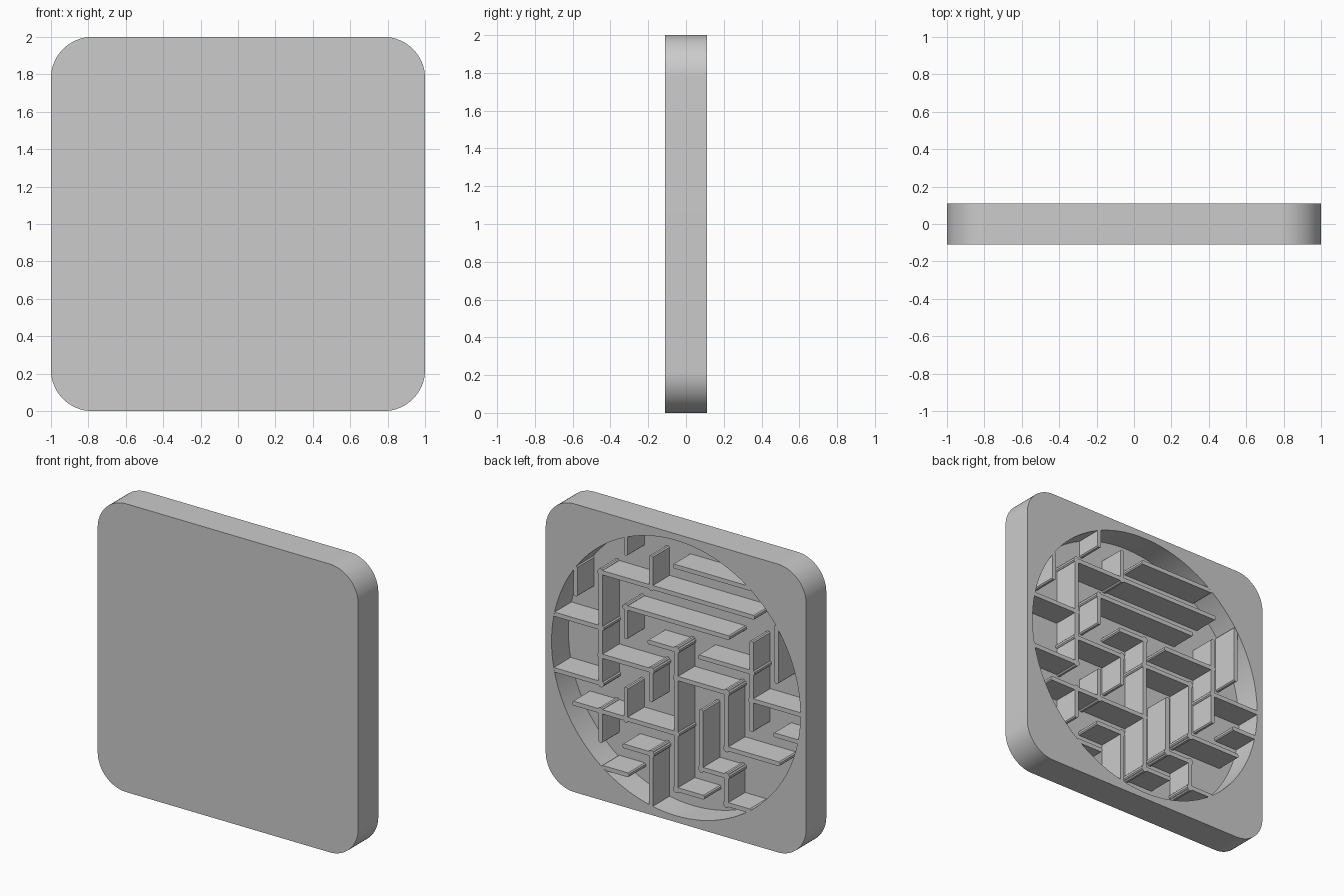
import bpy
import bmesh
from math import sin, cos, pi, radians, sqrt

HALF_DEPTH = 0.11     # half thickness of the block
CORNER = 0.22         # corner radius of the block
RADIUS = 0.955        # radius of the round recess
FLOOR_Y = -0.075      # floor of the recess
CELL = 0.193          # maze grid spacing
HALF_WALL = 0.015     # half thickness of a maze wall
OVERHANG = 0.025      # how far a wall runs past its grid point
RIM = 9               # marks a wall end that meets the rim

cube = bpy.data.objects.get("Cube")
if cube:
    bpy.data.objects.remove(cube, do_unlink=True)

grey = bpy.data.materials.new("plain grey")
grey.use_nodes = True
colour = (0.6, 0.6, 0.6, 1)
grey.diffuse_color = colour
grey.node_tree.nodes["Principled BSDF"].inputs["Base Color"].default_value = colour


def add_prism(bm, outline, y0, y1):
    """Extrude an (x, z) outline from y0 to y1."""
    face = bm.faces.new([bm.verts.new((x, y0, z)) for x, z in outline])
    grown = bmesh.ops.extrude_face_region(bm, geom=[face])["geom"]
    for v in grown:
        if isinstance(v, bmesh.types.BMVert):
            v.co.y = y1


def make_object(name, bm):
    bmesh.ops.recalc_face_normals(bm, faces=bm.faces)
    mesh = bpy.data.meshes.new(name)
    bm.to_mesh(mesh)
    bm.free()
    mesh.materials.append(grey)
    obj = bpy.data.objects.new(name, mesh)
    bpy.context.collection.objects.link(obj)
    return obj


def arc(cx, cz, r, start, end, steps):
    angles = [start + (end - start) * i / steps for i in range(steps + 1)]
    return [(cx + r * cos(a), cz + r * sin(a)) for a in angles]


# Rounded square block
bm = bmesh.new()
inset = 1 - CORNER
outline = []
for k, (sx, sz) in enumerate([(1, 1), (-1, 1), (-1, -1), (1, -1)]):
    outline += arc(sx * inset, 1 + sz * inset, CORNER, k * pi / 2, (k + 1) * pi / 2, 16)
add_prism(bm, outline, -HALF_DEPTH, HALF_DEPTH)
tray = make_object("tray", bm)

# Round recess cut into the back
bm = bmesh.new()
add_prism(bm, arc(0, 1, RADIUS, 0, 2 * pi, 128)[:-1], FLOOR_Y, HALF_DEPTH + 0.1)
cutter = make_object("recess_cutter", bm)
cutter.hide_render = True
cut = tray.modifiers.new("recess", "BOOLEAN")
cut.operation = "DIFFERENCE"
cut.solver = "EXACT"
cut.object = cutter
bpy.context.view_layer.objects.active = tray
tray.select_set(True)
bpy.ops.object.modifier_apply(modifier=cut.name)
bpy.data.objects.remove(cutter, do_unlink=True)
bpy.ops.object.shade_smooth_by_angle(angle=radians(30))


# Maze walls, in grid steps seen from the back: (line, start, end)
ROWS = [
    (4, 0, RIM), (3, -3, 3), (2, -2, 2),
    (1, -RIM, -3), (1, -1, 0), (1, 1, 3),
    (0, -3, -1), (0, 0, 2), (0, 3, RIM),
    (-1, -RIM, -3), (-1, 4, RIM),
    (-2, -4, 0), (-2, 2, 4),
    (-3, -2, -1), (-3, 1, 2),
    (-4, -RIM, -2), (-4, 0, 1), (-4, 2, RIM),
]
COLUMNS = [
    (-4, 2, RIM), (-3, -1, 3), (-3, -3, -2),
    (-2, 4, RIM), (-2, 1, 2), (-2, -2, -1),
    (-1, 3, 4), (-1, -1, 0), (-1, -RIM, -3),
    (0, -4, 1), (1, -3, -1),
    (2, -2, 0), (2, -4, -3),
    (3, -1, 2), (4, 1, RIM),
]


def wall_outline(line, start, end):
    """Chamfered strip along the first axis; returns (along, across) points."""
    across = line * CELL
    reach = sqrt(RADIUS ** 2 - across ** 2) + 0.01
    a = -reach if start == -RIM else start * CELL - OVERHANG
    b = reach if end == RIM else end * CELL + OVERHANG
    w, c = HALF_WALL, HALF_WALL / 2
    return [(a, across - w + c), (a + c, across - w), (b - c, across - w), (b, across - w + c),
            (b, across + w - c), (b - c, across + w), (a + c, across + w), (a, across + w - c)]


def make_walls(name, walls, upright):
    bm = bmesh.new()
    for wall in walls:
        points = wall_outline(*wall)
        if upright:
            points = [(q, p) for p, q in points]
        add_prism(bm, [(-h, 1 + v) for h, v in points], FLOOR_Y - 0.005, HALF_DEPTH - 0.0005)
    return make_object(name, bm)


make_walls("maze_rows", ROWS, False)
make_walls("maze_columns", COLUMNS, True)
